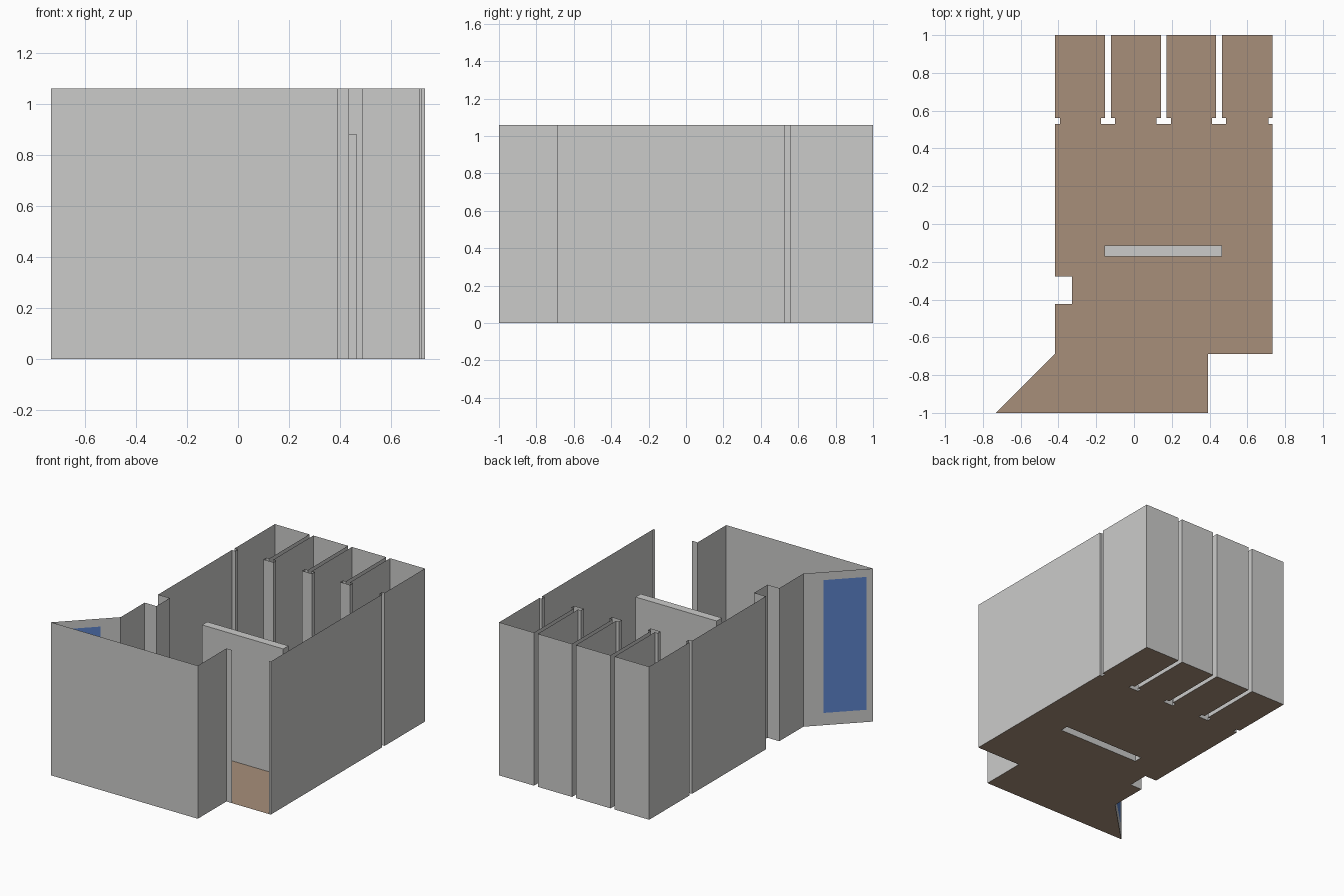
import bpy, bmesh
from mathutils import Vector

if "Cube" in bpy.data.objects:
    bpy.data.objects.remove(bpy.data.objects["Cube"])

H = 1.06          # outer wall height
DIVIDER_H = 0.88  # inner wall height


def material(name, rgb):
    m = bpy.data.materials.new(name)
    m.diffuse_color = (*rgb, 1)
    m.use_nodes = True
    m.node_tree.nodes["Principled BSDF"].inputs["Base Color"].default_value = m.diffuse_color
    return m


GREY = material("wall grey", (0.60, 0.60, 0.59))
BROWN = material("floor brown", (0.39, 0.275, 0.195))
BLUE = material("window blue", (0.107, 0.231, 0.60))


def finish(bm, name, *mats):
    mesh = bpy.data.meshes.new(name)
    bm.to_mesh(mesh)
    bm.free()
    for m in mats:
        mesh.materials.append(m)
    ob = bpy.data.objects.new(name, mesh)
    bpy.context.collection.objects.link(ob)
    return ob


def panel(bm, a, b, us=(0, 1), zs=(0, H)):
    """Thin upright wall from a to b, cut at fractions us and heights zs."""
    a, b = Vector(a), Vector(b)
    grid = [[bm.verts.new((*a.lerp(b, u), z)) for z in zs] for u in us]
    return [[bm.faces.new((grid[i][j], grid[i + 1][j], grid[i + 1][j + 1], grid[i][j + 1]))
             for j in range(len(zs) - 1)] for i in range(len(us) - 1)]


# Floor plan, counterclockwise: front room and doorway
door_l, door_r = (0.435, -0.687), (0.72, -0.687)
plan = [(-0.732, -1), (0.392, -1), (0.392, -0.687), door_l, door_r, (0.732, -0.687)]
# small notch on the right side wall
plan += [(0.732, 0.53), (0.712, 0.53), (0.712, 0.56), (0.732, 0.56), (0.732, 1)]
# T-shaped slots between the back stalls, right to left
for c in (0.45, 0.158, -0.138):
    plan += [(c + 0.015, 1), (c + 0.015, 0.56), (c + 0.038, 0.56), (c + 0.038, 0.53),
             (c - 0.038, 0.53), (c - 0.038, 0.56), (c - 0.015, 0.56), (c - 0.015, 1)]
# left side wall with its small notch and its pillar recess
plan += [(-0.418, 1), (-0.418, 0.56), (-0.392, 0.56), (-0.392, 0.53), (-0.418, 0.53),
         (-0.418, -0.277), (-0.328, -0.277), (-0.328, -0.424), (-0.418, -0.424)]
corner = (-0.418, -0.687)
plan.append(corner)

# Outer walls, leaving out the doorway and the slanted window wall
bm = bmesh.new()
for a, b in zip(plan, plan[1:]):
    if a != door_l:
        panel(bm, a, b)
bmesh.ops.remove_doubles(bm, verts=bm.verts, dist=1e-5)
finish(bm, "outer_walls", GREY)

# Slanted wall with the window as its middle cell
bm = bmesh.new()
cells = panel(bm, corner, plan[0], (0, 0.29, 0.91, 1), (0, 0.085, 1.005, H))
cells[1][1].material_index = 1
finish(bm, "window_wall", GREY, BLUE)

# Inner divider, open underneath
x0, x1, y0, y1 = -0.155, 0.467, -0.172, -0.115
divider = [(x0, y0), (x1, y0), (x1, y1), (x0, y1)]
bm = bmesh.new()
for a, b in zip(divider, divider[1:] + divider[:1]):
    panel(bm, a, b, zs=(0, DIVIDER_H))
bm.faces.new([bm.verts.new((x, y, DIVIDER_H)) for x, y in divider])
bmesh.ops.remove_doubles(bm, verts=bm.verts, dist=1e-5)
finish(bm, "divider_wall", GREY)

# Floor, with a hole under the divider
bm = bmesh.new()
for loop in (plan, divider):
    vs = [bm.verts.new((x, y, 0)) for x, y in loop]
    for i, v in enumerate(vs):
        bm.edges.new((vs[i - 1], v))
bmesh.ops.triangle_fill(bm, use_beauty=True, use_dissolve=False, edges=bm.edges[:], normal=(0, 0, 1))
for f in bm.faces:
    f.normal_update()
    if f.normal.z < 0:
        f.normal_flip()
finish(bm, "floor", BROWN)
